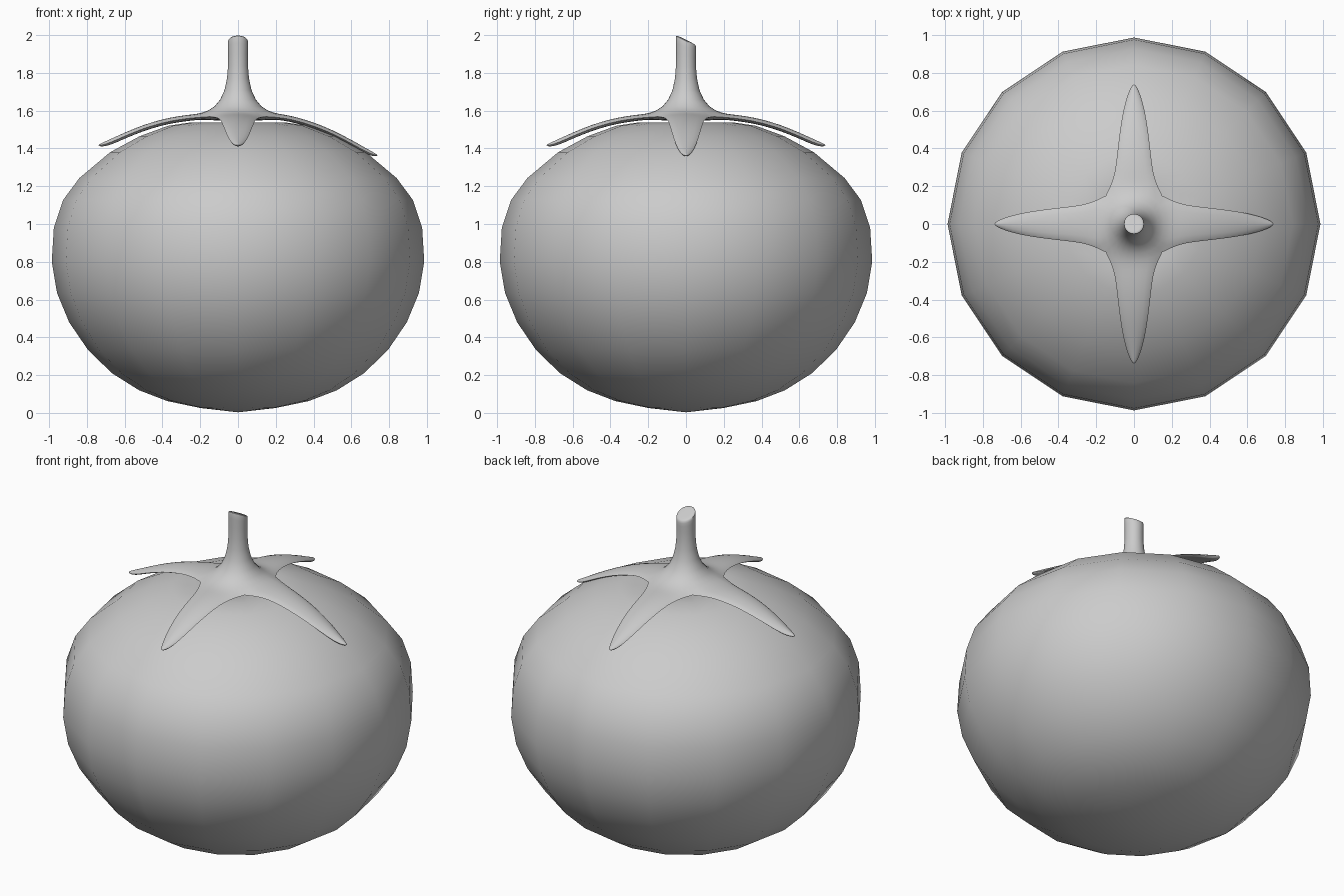
import bpy, bmesh, math

if "Cube" in bpy.data.objects:
    bpy.data.objects.remove(bpy.data.objects["Cube"])


def make_object(name, bm, angle):
    bmesh.ops.remove_doubles(bm, verts=bm.verts, dist=0.0005)
    bmesh.ops.recalc_face_normals(bm, faces=bm.faces)
    mesh = bpy.data.meshes.new(name)
    bm.to_mesh(mesh)
    bm.free()
    ob = bpy.data.objects.new(name, mesh)
    bpy.context.collection.objects.link(ob)
    bpy.ops.object.select_all(action='DESELECT')
    ob.select_set(True)
    bpy.context.view_layer.objects.active = ob
    bpy.ops.object.shade_smooth_by_angle(angle=math.radians(angle))
    return ob


def skin(bm, rows):
    """Join successive rows of points with quads."""
    vs = [[bm.verts.new(p) for p in row] for row in rows]
    for a, b in zip(vs, vs[1:]):
        for i in range(len(a) - 1):
            bm.faces.new((a[i], a[i + 1], b[i + 1], b[i]))


# Fruit: 16-sided turned profile with a dimple at the top
profile = [(0, 0.003), (0.2, 0.026), (0.376, 0.063), (0.524, 0.12), (0.667, 0.21),
           (0.794, 0.333), (0.894, 0.48), (0.958, 0.635), (0.986, 0.8), (0.975, 0.98),
           (0.926, 1.127), (0.84, 1.243), (0.677, 1.38), (0.52, 1.465), (0.37, 1.52),
           (0.25, 1.538), (0.12, 1.52), (0, 1.49)]
bm = bmesh.new()
skin(bm, [[(r * math.cos(i * math.pi / 8), r * math.sin(i * math.pi / 8), z)
           for i in range(17)] for r, z in profile])
make_object("fruit", bm, 80)

# Stalk and calyx: four identical quarter wedges, each a stalk side and a sepal
stalk = [(0, 1.975), (0.045, 1.975), (0.055, 1.972), (0.056, 1.95), (0.051, 1.84),
         (0.066, 1.70), (0.125, 1.613)]
# distance out, half width, top height
sepal = [(0.175, 0.165, 1.588), (0.24, 0.129, 1.582), (0.31, 0.114, 1.574),
         (0.40, 0.102, 1.557), (0.50, 0.088, 1.527), (0.60, 0.068, 1.486),
         (0.68, 0.043, 1.449), (0.725, 0.018, 1.428), (0.745, 0.0, 1.417)]
T = (-1, -0.5, 0, 0.5, 1)


def wedge(bm, turn, droop):
    c, s = math.cos(turn), math.sin(turn)

    def place(x, y, z):
        return (x * c - y * s, x * s + y * c, z)

    top, under = [], []
    for r, z in stalk:
        row = []
        for t in T:
            a = t * math.pi / 4
            x, y, h = place(r * math.cos(a), r * math.sin(a), z)
            row.append((x, y, h - 0.5 * y if z > 1.9 else h))   # slanted cut
        top.append(row)
    for k, (d, w, z) in enumerate(sepal):
        z -= droop * max(0, d - 0.25) / 0.5
        thick = 0.035 if d < 0.7 else 0.02 if d < 0.74 else 0
        up, down = [], []
        for t in T:
            x = d + (0.03 * (1 - t * t) - 0.01 if k == 0 else 0)
            up.append(place(x, t * w, z - thick * 0.6 * t * t))
            down.append(place(x, t * w, z - thick + thick * 0.4 * t * t))
        top.append(up)
        under.append(down)
    under.insert(0, [place(0, 0, 1.54)] * len(T))
    skin(bm, top)
    skin(bm, under)


bm = bmesh.new()
for i in range(4):
    wedge(bm, i * math.pi / 2, 0.055 if i == 0 else 0)
bmesh.ops.dissolve_degenerate(bm, dist=0.0003, edges=bm.edges)
calyx = make_object("stalk_and_calyx", bm, 60)
sub = calyx.modifiers.new("smooth", 'SUBSURF')
sub.levels = sub.render_levels = 1
